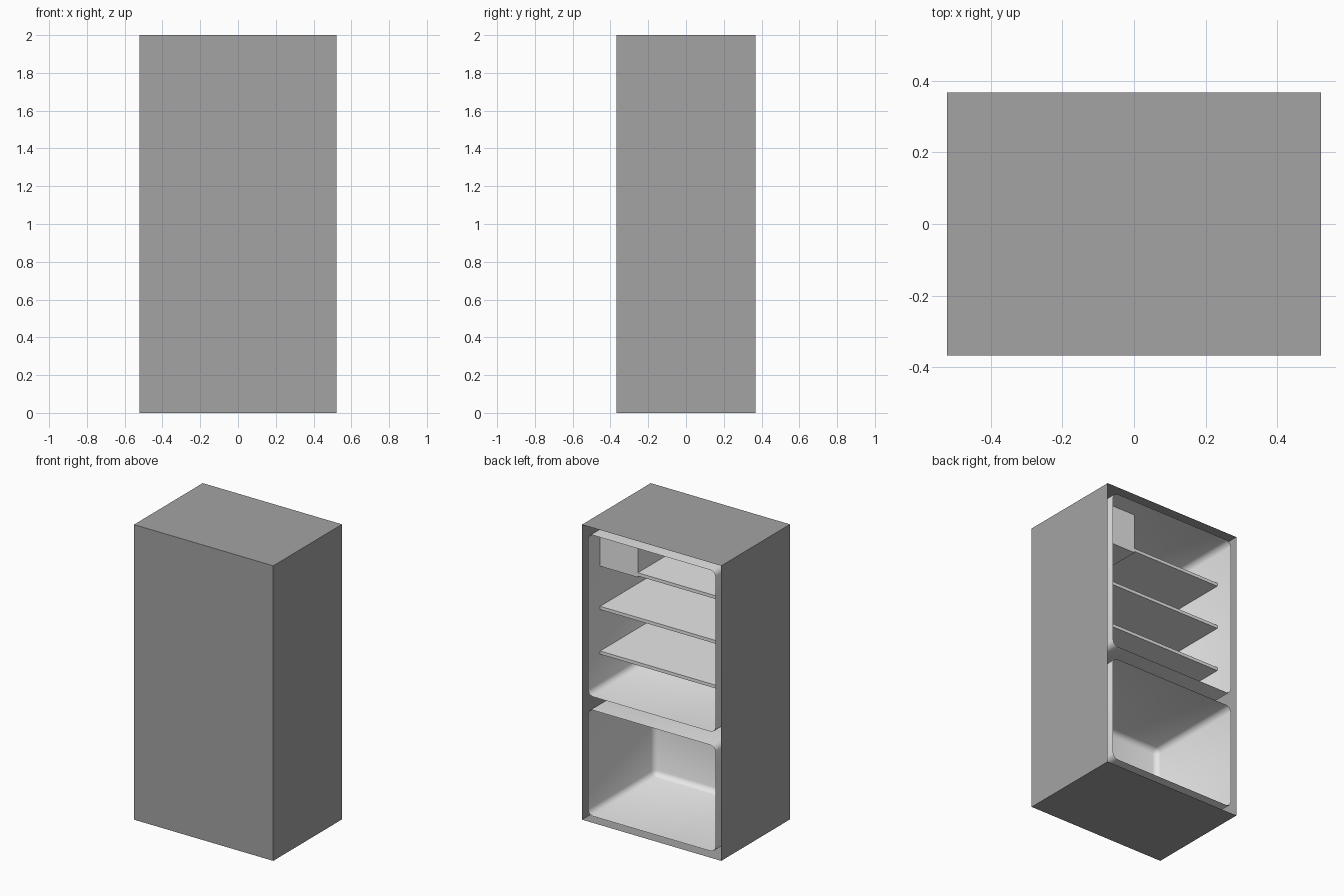
import bpy
import bmesh
from mathutils import Vector

cube = bpy.data.objects.get("Cube")
if cube:
    bpy.data.objects.remove(cube, do_unlink=True)

W, BACK, H = 0.522, 0.368, 2.0      # half width, half depth, height
LW, FRONT = 0.478, -0.347           # liner half width, liner inner wall
SHELF_Y = 0.237                     # shelf edge facing the opening


def material(name, value):
    mat = bpy.data.materials.new(name)
    mat.use_nodes = True
    color = (value, value, value, 1.0)
    mat.diffuse_color = color
    bsdf = next(n for n in mat.node_tree.nodes if n.type == 'BSDF_PRINCIPLED')
    bsdf.inputs["Base Color"].default_value = color
    return mat


dark = material("cabinet grey", 0.37)
light = material("liner light grey", 0.8)


def box(name, low, high, mat, open_back=False, radius=0.0):
    """Box between two corners, optionally rounded and open towards +y."""
    low, high = Vector(low), Vector(high)
    bm = bmesh.new()
    bmesh.ops.create_cube(bm, size=1.0)
    for v in bm.verts:
        v.co = [(a + b) / 2 + c * (b - a) for a, b, c in zip(low, high, v.co)]
    if radius:
        inner = [e for e in bm.edges
                 if any(v.co.y < high.y - 0.01 for v in e.verts)]
        bmesh.ops.bevel(bm, geom=inner, offset=radius, segments=2,
                        profile=0.5, affect='EDGES')
    if open_back:
        mouth = [f for f in bm.faces
                 if all(v.co.y > high.y - 0.001 for v in f.verts)]
        bmesh.ops.delete(bm, geom=mouth, context='FACES')
    if radius:
        # The liner is seen from inside, with soft moulded corners
        bmesh.ops.reverse_faces(bm, faces=bm.faces[:])
        for f in bm.faces:
            f.smooth = True
    mesh = bpy.data.meshes.new(name)
    bm.to_mesh(mesh)
    bm.free()
    mesh.materials.append(mat)
    obj = bpy.data.objects.new(name, mesh)
    bpy.context.collection.objects.link(obj)
    return obj


# Thin outer cabinet, open at the back
box("cabinet_shell", (-W, -BACK, 0), (W, BACK, H), dark, open_back=True)

# Two moulded compartments hanging inside the shell
for name, bottom, top in (("upper_liner", 0.855, 1.95),
                          ("lower_liner", 0.045, 0.764)):
    box(name, (-LW, FRONT, bottom), (LW, BACK, top), light,
        open_back=True, radius=0.035)

# Cooling unit in the upper corner
UNIT_X = 0.195
box("cooling_unit", (UNIT_X, FRONT, 1.68), (LW, SHELF_Y, 1.95), light)

# Shelves, the highest one ending at the cooling unit
for i in range(3):
    z = 1.105 + i * 0.303
    right_end = UNIT_X if i == 2 else LW
    box(f"shelf_{i + 1}", (-LW, FRONT, z - 0.022), (right_end, SHELF_Y, z), light)
